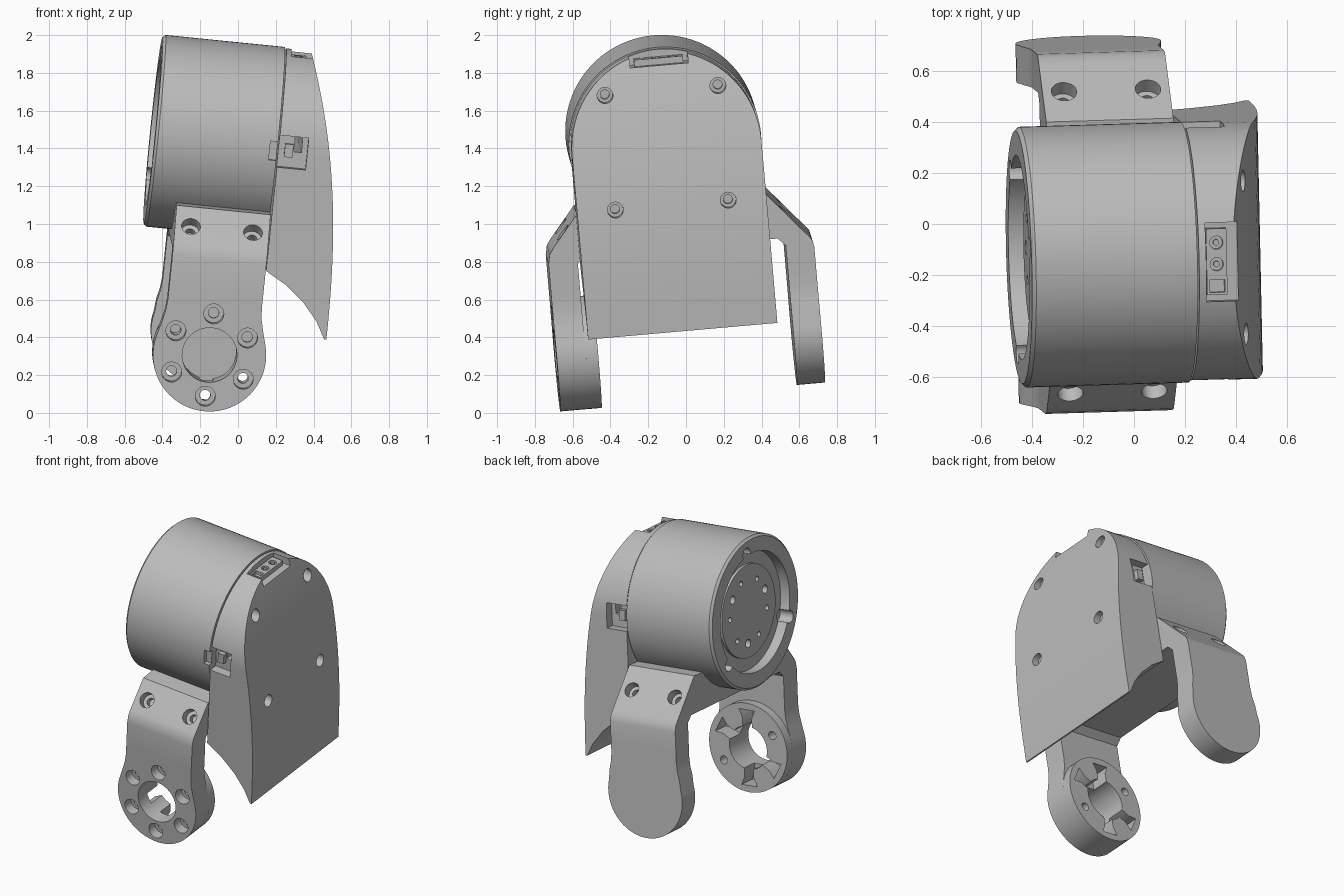
import bpy, bmesh, math
from mathutils import Vector, Matrix

if "Cube" in bpy.data.objects:
    bpy.data.objects.remove(bpy.data.objects["Cube"])

# Parts are built upright (motor axis on x), then tilted into the final pose
AXIS = Vector((0.994, 0.03, -0.1)).normalized()
SIDE = Vector((0.1, -0.085, 0.99)).cross(AXIS).normalized()
UP = AXIS.cross(SIDE)
POSE = Matrix((AXIS, SIDE, UP)).transposed().to_4x4()
POSE.translation = (-0.45, -0.13, 1.495)

grey = bpy.data.materials.new("plain_grey")
grey.use_nodes = True
grey.diffuse_color = (0.5, 0.5, 0.5, 1)
grey.node_tree.nodes["Principled BSDF"].inputs["Base Color"].default_value = (0.5, 0.5, 0.5, 1)


def loft(bm, rings):
    """Skin equal-length rings of points and cap both ends."""
    rows = [[bm.verts.new(p) for p in ring] for ring in rings]
    n = len(rows[0])
    for a, b in zip(rows, rows[1:]):
        for i in range(n):
            j = (i + 1) % n
            bm.faces.new((a[i], a[j], b[j], b[i]))
    bm.faces.new(rows[0][::-1])
    bm.faces.new(rows[-1])


def lathe(bm, profile, origin=(0, 0, 0), axis=(1, 0, 0), seg=24):
    """Turn (along, radius) points round an axis; end rings are capped."""
    turn = Vector((1, 0, 0)).rotation_difference(Vector(axis))
    angles = [2 * math.pi * i / seg for i in range(seg)]
    loft(bm, [[Vector(origin) + turn @ Vector((a, r * math.cos(t), r * math.sin(t)))
               for t in angles] for a, r in profile])


def rod(bm, origin, axis, r, length, seg=24):
    lathe(bm, [(0, r), (length, r)], origin, axis, seg)


def drill(bm, point, inward, r1, d1, r2, d2):
    """Stepped screw hole."""
    lathe(bm, [(-0.1, r1), (d1, r1), (d1, r2), (d2, r2)], point, inward)


def box(bm, lo, hi):
    loft(bm, [[(x, lo[1], lo[2]), (x, hi[1], lo[2]), (x, hi[1], hi[2]), (x, lo[1], hi[2])]
              for x in (lo[0], hi[0])])


def raw_object(name, bm):
    bmesh.ops.recalc_face_normals(bm, faces=bm.faces[:])
    me = bpy.data.meshes.new(name)
    bm.to_mesh(me)
    bm.free()
    ob = bpy.data.objects.new(name, me)
    bpy.context.collection.objects.link(ob)
    return ob


def part(name, bm, cuts=None):
    """Finish a part: cut, pose, colour and shade it."""
    ob = raw_object(name, bm)
    if cuts:
        cutter = raw_object(name + "_cutter", cuts)
        mod = ob.modifiers.new("cut", "BOOLEAN")
        mod.operation, mod.solver, mod.object = "DIFFERENCE", "EXACT", cutter
        mod.use_self = True
        dg = bpy.context.evaluated_depsgraph_get()
        me = bpy.data.meshes.new_from_object(ob.evaluated_get(dg))
        ob.modifiers.clear()
        ob.data = me
        bpy.data.objects.remove(cutter)
    ob.data.transform(POSE)
    ob.data.materials.clear()
    ob.data.materials.append(grey)
    bpy.ops.object.select_all(action="DESELECT")
    ob.select_set(True)
    bpy.context.view_layer.objects.active = ob
    bpy.ops.object.shade_smooth_by_angle(angle=math.radians(30))
    return ob


def polar(r, deg):
    return r * math.cos(math.radians(deg)), r * math.sin(math.radians(deg))


# Motor body with recessed output face
body, cuts = bmesh.new(), bmesh.new()
lathe(body, [(0.05, 0.31), (0.07, 0.31), (0.07, 0.40), (0, 0.40), (0, 0.495),
             (0.015, 0.51), (0.65, 0.51)], seg=96)
for k in range(3):
    y, z = polar(0.415, 80 + 120 * k)
    rod(cuts, (-0.1, y, z), (1, 0, 0), 0.042, 0.2)
    for offset, r in ((0, 0.028), (35, 0.018), (-35, 0.018)):
        y, z = polar(0.215, 35 + 120 * k + offset)
        rod(cuts, (-0.1, y, z), (1, 0, 0), r, 0.19, 16)
box(cuts, (0.61, -0.6, -0.05), (0.7, -0.48, 0.05))
part("motor_body", body, cuts)


# Rear cover: arched outline with a bowed back
def back(z):
    return 1.012 - 0.217 * (max(z + 0.97, 0) / 1.46) ** 2.4


R = 0.503
rows = [(1.0, -0.97, R), (0.95, -0.88, R), (0.873, -0.79, R), (0.763, -0.70, R), (0.657, -0.64, R)]
rows += [(0.657, -0.64 + 0.08 * i, R) for i in range(1, 8)]
rows += [(0.657, R * math.sin(math.radians(a)), R * math.cos(math.radians(a)))
         for a in range(0, 90, 4)]
cover, cuts = bmesh.new(), bmesh.new()
loft(cover, [[(f, -h, z), (back(z), -h, z), (back(z), h, z), (f, h, z)] for f, z, h in rows])
for y in (-0.3, 0.3):
    for z in (-0.3, 0.3):
        drill(cuts, (back(z), y, z), (-1, 0, 0), 0.042, 0.05, 0.024, 0.08)
box(cuts, (0.685, -0.155, 0.43), (0.9, 0.155, 0.6))
for s in (-1, 1):
    ys = sorted((0.44 * s, 0.6 * s))
    box(cuts, (0.64, ys[0], -0.085), (0.81, ys[1], 0.085))
box(cuts, (0.74, -0.7, 0.0), (0.78, 0.7, 0.075))
part("rear_cover", cover, cuts)

# Socket in the top notch, with two round sockets and a small plug
socket, cuts = bmesh.new(), bmesh.new()
box(socket, (0.69, -0.13, 0.42), (0.77, 0.13, 0.465))
for y in (-0.01, 0.075):
    rod(cuts, (0.73, y, 0.6), (0, 0, -1), 0.026, 0.16, 16)
box(cuts, (0.70, -0.12, 0.44), (0.76, -0.07, 0.6))
part("top_socket", socket, cuts)
pins = bmesh.new()
for y in (-0.01, 0.075):
    rod(pins, (0.73, y, 0.42), (0, 0, 1), 0.012, 0.04, 12)
part("socket_pins", pins)

# Side port connectors
ports = bmesh.new()
box(ports, (0.69, -0.47, -0.03), (0.735, -0.43, 0.04))
box(ports, (0.69, 0.43, -0.03), (0.735, 0.47, 0.04))
part("side_ports", ports)

# Bracket yoke wrapping under the motor
MID = 0.40
NECK = -0.75
yoke, cuts = bmesh.new(), bmesh.new()
section = [(-0.50, -0.34), (-0.64, -0.51), (-0.66, -0.54), (-0.67, -0.59), (-0.67, NECK),
           (-0.515, NECK), (-0.515, -0.60), (-0.47, -0.56), (0.55, -0.56), (0.59, -0.60),
           (0.59, NECK), (0.74, NECK), (0.74, -0.62), (0.73, -0.58), (0.705, -0.55), (0.50, -0.31)]
loft(yoke, [[(x, y, z) for y, z in section] for x in (MID - 0.25, MID + 0.25)])
for x in (MID - 0.165, MID + 0.165):
    drill(cuts, (x, -0.58, -0.437), (0, 0.77, -0.64), 0.05, 0.06, 0.026, 0.1)
    drill(cuts, (x, 0.605, -0.435), (0, -0.77, -0.64), 0.05, 0.06, 0.026, 0.1)
part("bracket_yoke", yoke, cuts)


def paddle(bm, y0, y1, r, hub):
    """Arm end: a neck flaring into a round tip."""
    half = [(0.25, NECK), (0.25, NECK - 0.08), (0.256, NECK - 0.14), (0.27, NECK - 0.2)]
    tip = [polar(r, a) for a in range(15, -196, -6)]
    outline = [(MID + x, z) for x, z in half]
    outline += [(MID + x, hub + z) for x, z in tip]
    outline += [(MID - x, z) for x, z in reversed(half)]
    loft(bm, [[(x, y, z) for x, z in outline] for y in (y0, y1)])


# Front arm: drilled ring with slots on its inner side
HUB = -1.10


def hub_cutters():
    bm = bmesh.new()
    rod(bm, (MID, -0.8, HUB), (0, 1, 0), 0.145, 0.5, 48)
    for k in range(6):
        x, z = polar(0.22, 90 + 60 * k)
        drill(bm, (MID + x, -0.67, HUB + z), (0, 1, 0), 0.053, 0.07, 0.028, 0.4)
        # radial slot between neighbouring screws
        a = math.radians(60 * k)
        along, across = Vector((math.sin(a), 0, math.cos(a))), Vector((math.cos(a), 0, -math.sin(a)))
        c = Vector((MID, 0, HUB))
        turn = math.radians(90)
        along, across = (Vector((math.cos(a + turn / 3), 0, math.sin(a + turn / 3))),
                         Vector((-math.sin(a + turn / 3), 0, math.cos(a + turn / 3))))
        corners = [(0.1, -0.035), (0.2, -0.035), (0.255, -0.06), (0.255, 0.06), (0.2, 0.035), (0.1, 0.035)]
        if k % 3 != 2:
            loft(bm, [[c + along * p + across * q + Vector((0, y, 0)) for p, q in corners]
                      for y in (-0.57, -0.4)])
    return bm


arm = bmesh.new()
paddle(arm, -0.67, -0.515, 0.30, HUB)
part("front_arm", arm, hub_cutters())
ring = bmesh.new()
rod(ring, (MID, -0.515, HUB), (0, 1, 0), 0.30, 0.065, 64)
part("front_arm_ring", ring, hub_cutters())

# Rear arm: plain paddle
arm = bmesh.new()
paddle(arm, 0.59, 0.74, 0.285, -1.085)
part("rear_arm", arm)
